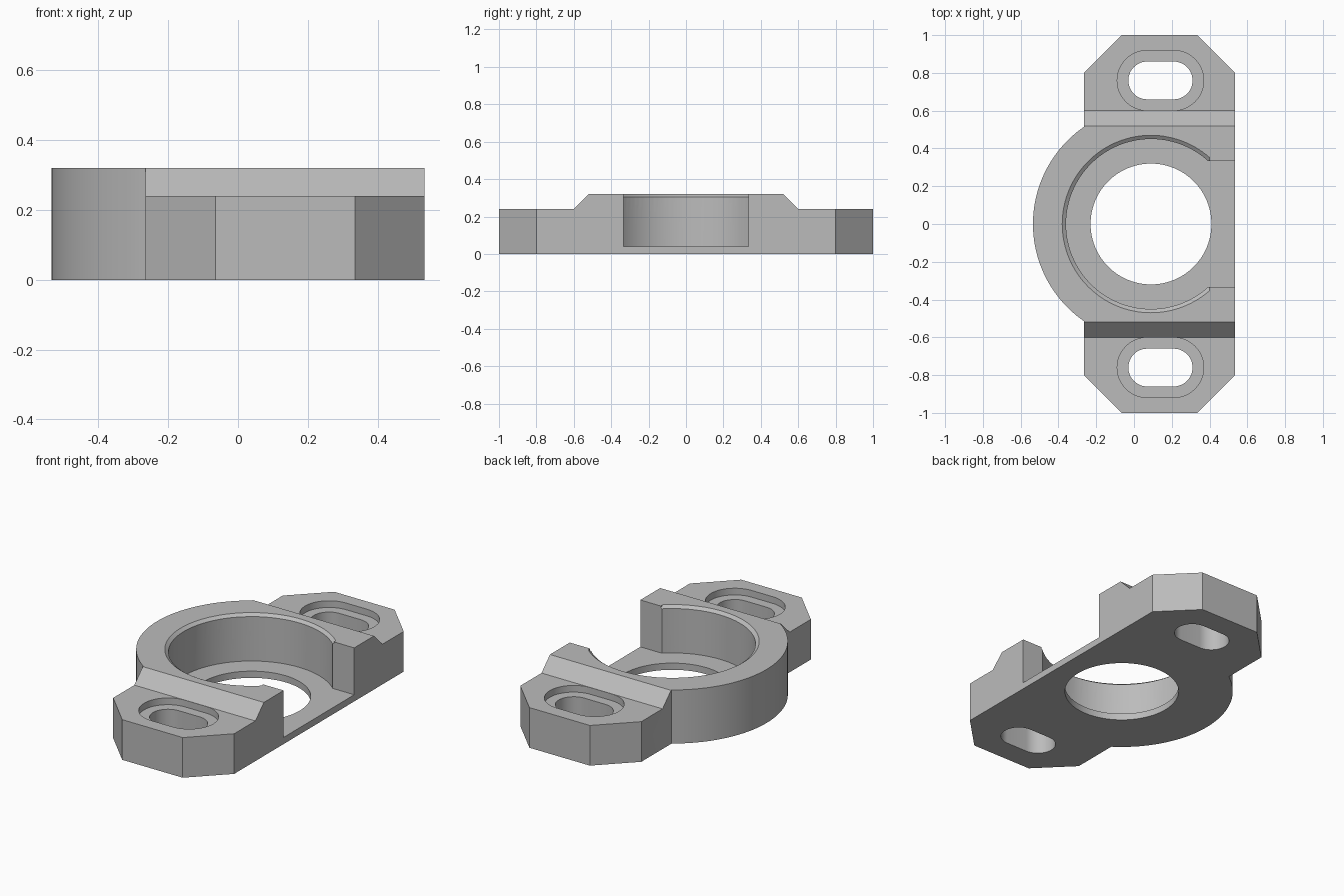
import bpy
from math import acos, asin, cos, sin, pi

if "Cube" in bpy.data.objects:
    bpy.data.objects.remove(bpy.data.objects["Cube"])

TOP, EAR_TOP, FLOOR = 0.32, 0.24, 0.04
BORE_X, EAR_X = 0.09, 0.135
LEFT, RIGHT = -0.265, 0.535
SLOPE_Y = 0.52

metal = bpy.data.materials.new("plain grey")
metal.use_nodes = True
grey = (0.5, 0.5, 0.5, 1)
metal.diffuse_color = grey
metal.node_tree.nodes["Principled BSDF"].inputs["Base Color"].default_value = grey


def arc(cx, cy, r, start, end, n):
    """Points on an arc, both ends included."""
    return [(cx + r * cos(start + (end - start) * i / n),
             cy + r * sin(start + (end - start) * i / n)) for i in range(n + 1)]


def circle(cx, r, n=96):
    return arc(cx, 0, r, 0, 2 * pi, n)[:-1]


def stadium(cx, cy, r, half):
    return (arc(cx + half, cy, r, -pi / 2, pi / 2, 24)
            + arc(cx - half, cy, r, pi / 2, 3 * pi / 2, 24))


def loft(name, low, high):
    """Closed solid between two loops of 3D points."""
    n = len(low)
    faces = [tuple(reversed(range(n))), tuple(range(n, 2 * n))]
    faces += [(i, (i + 1) % n, n + (i + 1) % n, n + i) for i in range(n)]
    mesh = bpy.data.meshes.new(name)
    mesh.from_pydata(low + high, [], faces)
    obj = bpy.data.objects.new(name, mesh)
    bpy.context.collection.objects.link(obj)
    mesh.materials.append(metal)
    return obj


def prism(name, outline, z0, z1):
    return loft(name, [(x, y, z0) for x, y in outline], [(x, y, z1) for x, y in outline])


def cut(cutter):
    """Subtract a cutter from the body and discard it."""
    cutter.hide_render = True
    mod = body.modifiers.new("cut", "BOOLEAN")
    mod.operation, mod.solver, mod.object = "DIFFERENCE", "EXACT", cutter
    bpy.context.view_layer.objects.active = body
    bpy.ops.object.modifier_apply(modifier=mod.name)
    bpy.data.objects.remove(cutter)


# Body outline: two chamfered ears joined by a round housing
front_ear = [(LEFT, -0.8), (LEFT + 0.2, -1), (RIGHT - 0.2, -1), (RIGHT, -0.8)]
back_ear = [(x, -y) for x, y in reversed(front_ear)]
swing = asin(0.514 / 0.625)
housing = arc(BORE_X, 0, 0.625, pi - swing, pi + swing, 48)
outline = (front_ear + back_ear + [(LEFT, SLOPE_Y)] + housing + [(LEFT, -SLOPE_Y)])
body = prism("bearing_bracket", outline, 0, TOP)

# Lowered ears with a sloped step, and their counterbored slots
for side in (-1, 1):
    step = [(SLOPE_Y - 0.1, TOP + 0.1), (SLOPE_Y + 0.08, EAR_TOP), (1.1, EAR_TOP), (1.1, TOP + 0.1)]
    if side < 0:
        step = [(-y, z) for y, z in reversed(step)]
    cut(loft("step_cutter", [(-0.6, y, z) for y, z in step], [(0.6, y, z) for y, z in step]))
    cut(prism("counterbore_cutter", stadium(EAR_X + 0.005, side * 0.76, 0.159, 0.07), 0.20, 0.5))
    cut(prism("slot_cutter", stadium(EAR_X + 0.005, side * 0.76, 0.1, 0.07), -0.1, 0.5))

# Bearing pocket, open side and through hole
cut(prism("pocket_cutter", circle(BORE_X, 0.45), FLOOR, 0.5))
cut(prism("opening_cutter", [(0.2, -0.333), (0.7, -0.333), (0.7, 0.333), (0.2, 0.333)], FLOOR, 0.5))
cut(prism("hole_cutter", circle(BORE_X, 0.32), -0.1, 0.3))


# Bevel around the pocket rim, stopping flat near the opening
def rim(r, z):
    a = acos((0.40 - BORE_X) / r)
    return [(x, y, z) for x, y in arc(BORE_X, 0, r, a, 2 * pi - a, 96)]


cut(loft("bevel_cutter", rim(0.43, 0.29), rim(0.49, 0.335)))

# Smooth curved walls, crisp edges
bpy.ops.object.select_all(action="DESELECT")
body.select_set(True)
bpy.context.view_layer.objects.active = body
bpy.ops.object.shade_smooth_by_angle(angle=pi / 9)
